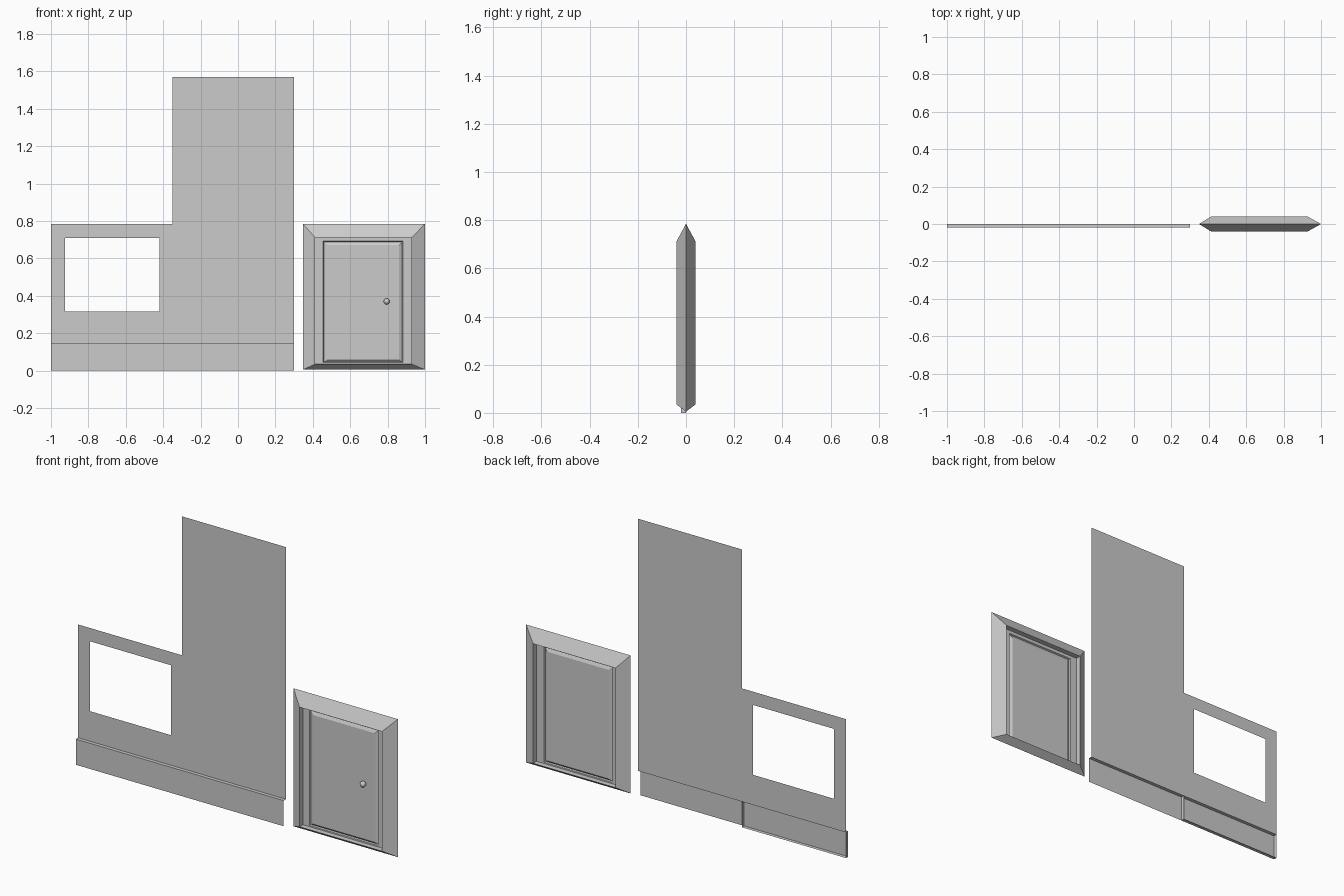
import bpy, bmesh

if "Cube" in bpy.data.objects:
    bpy.data.objects.remove(bpy.data.objects["Cube"])


def make_object(name, faces):
    """Build one mesh object from a list of polygons and weld shared corners."""
    bm = bmesh.new()
    for f in faces:
        bm.faces.new([bm.verts.new(p) for p in f])
    bmesh.ops.remove_doubles(bm, verts=bm.verts, dist=1e-5)
    bmesh.ops.recalc_face_normals(bm, faces=bm.faces)
    me = bpy.data.meshes.new(name)
    bm.to_mesh(me)
    bm.free()
    ob = bpy.data.objects.new(name, me)
    bpy.context.collection.objects.link(ob)
    return ob


def rect(x0, x1, z0, z1, y):
    return [(x0, y, z0), (x1, y, z0), (x1, y, z1), (x0, y, z1)]


def bridge(a, b):
    n = len(a)
    return [[a[i], a[(i + 1) % n], b[(i + 1) % n], b[i]] for i in range(n)]


BASE, DEPTH = 0.145, -0.02

# thin wall sheets: one with a window opening, one tall
wall = rect(-1.0, -0.35, BASE, 0.785, 0)
opening = rect(-0.925, -0.42, 0.315, 0.71, 0)
make_object("window_wall", bridge(wall, opening))
make_object("tall_wall", [rect(-0.35, 0.30, BASE, 1.57, 0)])

# skirting under the window wall: box open at the back
front = rect(-1.0, -0.35, 0, BASE, DEPTH)
back = rect(-1.0, -0.35, 0, BASE, 0)
make_object("window_wall_skirting", [front] + bridge(front, back))

# skirting under the tall wall: front and ledge only
front = rect(-0.35, 0.30, 0, BASE, DEPTH)
back = rect(-0.35, 0.30, 0, BASE, 0)
make_object("tall_wall_skirting", [front, bridge(front, back)[2]])

# door frame: bevelled ring from the outer ridge to the jamb, on both sides
frame, slab = [], []
for s in (-1, 1):
    ridge = rect(0.347, 1.0, 0.005, 0.785, 0)
    lip = rect(0.413, 0.928, 0.035, 0.711, s * 0.04)
    jamb = rect(0.413, 0.928, 0.035, 0.711, s * 0.01)
    frame += bridge(ridge, lip) + bridge(lip, jamb)
    # door leaf: flat border, groove and raised centre panel
    loops = [jamb,
             rect(0.455, 0.882, 0.043, 0.693, s * 0.01),
             rect(0.459, 0.878, 0.046, 0.689, s * 0.002),
             rect(0.478, 0.862, 0.056, 0.672, s * 0.01)]
    for a, b in zip(loops, loops[1:]):
        slab += bridge(a, b)
    slab.append(loops[-1])
make_object("door_frame", frame)
make_object("door_leaf", slab)

# round door knob on the front
bpy.ops.mesh.primitive_uv_sphere_add(segments=20, ring_count=12, radius=0.016,
                                     location=(0.795, -0.02, 0.37))
knob = bpy.context.object
knob.name = "door_knob"
bpy.ops.object.shade_smooth()
